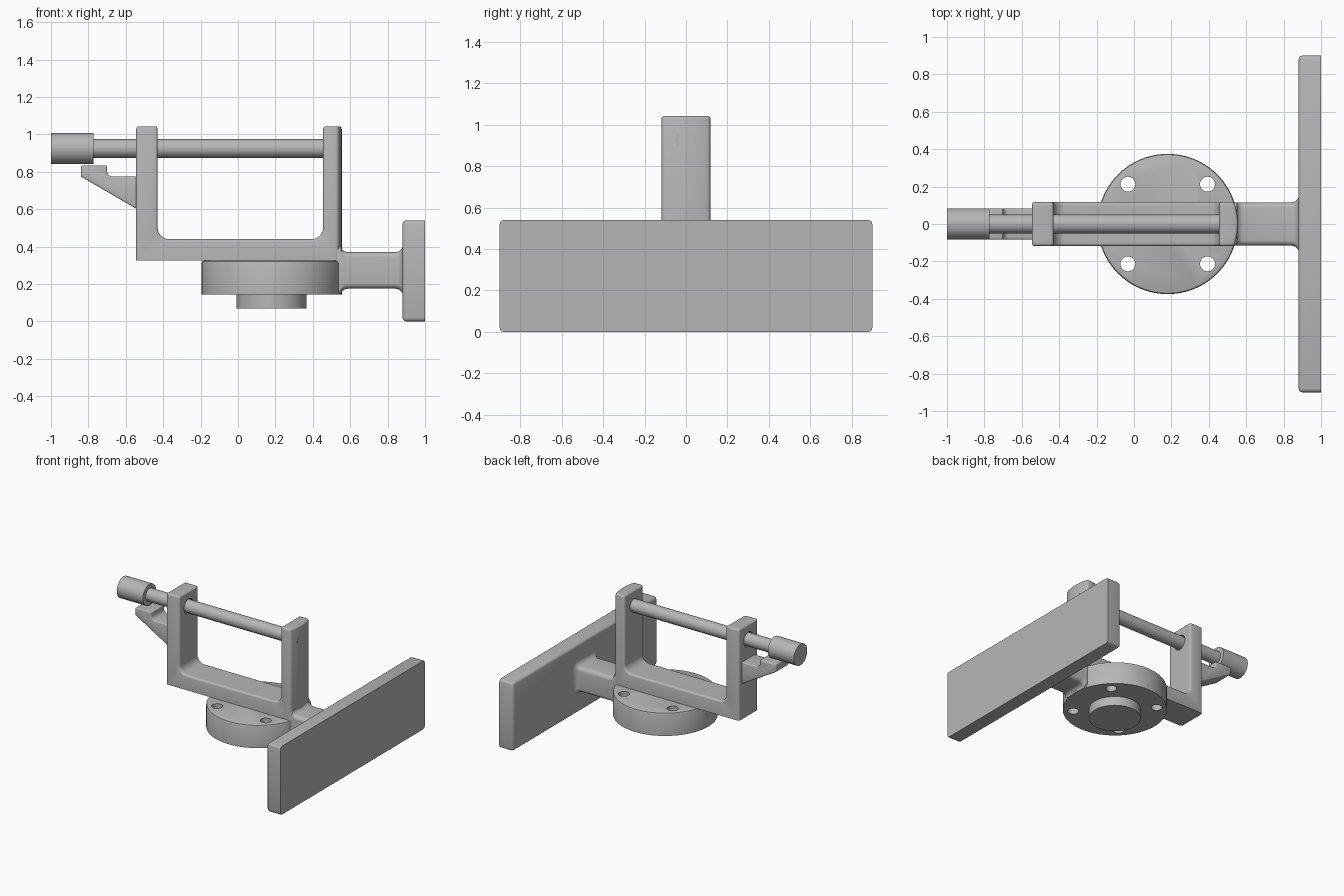
import bpy, bmesh
from math import sin, cos, pi, sqrt, radians

old = bpy.data.objects.get("Cube")
if old:
    bpy.data.objects.remove(old)

# Single plain metal colour
metal = bpy.data.materials.new("grey_metal")
metal.use_nodes = True
grey = (0.47, 0.47, 0.47, 1)
metal.diffuse_color = grey
metal.node_tree.nodes["Principled BSDF"].inputs["Base Color"].default_value = grey


def loft(name, rings, bevel=0, rule=None):
    """Skin a list of equal-length rings, cap both ends, bevel chosen sharp edges."""
    bm = bmesh.new()
    loops = [[bm.verts.new(p) for p in ring] for ring in rings]
    n = len(loops[0])
    for a, b in zip(loops, loops[1:]):
        for i in range(n):
            j = (i + 1) % n
            bm.faces.new((a[i], a[j], b[j], b[i]))
    bm.faces.new(loops[0][::-1])
    bm.faces.new(loops[-1])
    bmesh.ops.recalc_face_normals(bm, faces=bm.faces)
    if bevel:
        sharp = [e for e in bm.edges
                 if e.calc_face_angle(0) > radians(28)
                 and (rule is None or any(rule(v.co) for v in e.verts))]
        bmesh.ops.bevel(bm, geom=sharp, offset=bevel, segments=3, profile=0.5,
                        affect='EDGES', clamp_overlap=True)
    mesh = bpy.data.meshes.new(name)
    bm.to_mesh(mesh)
    bm.free()
    obj = bpy.data.objects.new(name, mesh)
    bpy.context.collection.objects.link(obj)
    mesh.materials.append(metal)
    return obj


def prism(name, outline, y_steps, **kw):
    """Extrude an x-z outline through the given y positions."""
    return loft(name, [[(x, y, z) for x, z in outline] for y in y_steps], **kw)


def turned(name, axis, centre, profile, sides=64):
    """Lathe (radius, position) pairs about a line parallel to x or z."""
    rings = []
    for r, t in profile:
        ring = []
        for i in range(sides):
            u, v = r * cos(2 * pi * i / sides), r * sin(2 * pi * i / sides)
            if axis == 'x':
                ring.append((t, centre[0] + u, centre[1] + v))
            else:
                ring.append((centre[0] + u, centre[1] + v, t))
        rings.append(ring)
    return loft(name, rings)


def arc(cx, cz, r, start, end, steps=8):
    return [(cx + r * cos(radians(start + (end - start) * i / steps)),
             cz + r * sin(radians(start + (end - start) * i / steps)))
            for i in range(steps + 1)]


def activate(obj):
    bpy.ops.object.select_all(action='DESELECT')
    obj.select_set(True)
    bpy.context.view_layer.objects.active = obj


def cut(obj, cutter):
    activate(obj)
    mod = obj.modifiers.new("hole", 'BOOLEAN')
    mod.operation = 'DIFFERENCE'
    mod.solver = 'EXACT'
    mod.object = cutter
    bpy.ops.object.modifier_apply(modifier=mod.name)
    bpy.data.objects.remove(cutter)


HALF = 0.118             # half width of the frame
DISC_X, DISC_R = 0.18, 0.375
ROD_Z = 0.925

# U-shaped frame with filleted inside corners
outline = [(-0.545, 0.325), (0.555, 0.325), (0.555, 1.043), (0.455, 1.043)]
outline += arc(0.395, 0.5, 0.06, 0, -90)
outline += arc(-0.37, 0.5, 0.06, 270, 180)
outline += [(-0.43, 1.043), (-0.545, 1.043)]
steps = [HALF * (i / 5 - 1) for i in range(11)]
# The right outer face follows the curve of the disc
rings = [[(DISC_X + sqrt(DISC_R ** 2 - y * y) if x > 0.5 else x, y, z)
          for x, z in outline] for y in steps]
frame = loft("frame", rings, bevel=0.014, rule=lambda p: p.z > 0.33)
cut(frame, turned("rod_hole", 'x', (0, ROD_Z), [(0.058, -0.65), (0.058, -0.3)], 32))

# Mounting disc with four through holes, and the boss below it
disc = turned("mounting_disc", 'z', (DISC_X, 0),
              [(DISC_R, 0.143), (DISC_R, 0.311), (0.371, 0.321), (0.362, 0.325)], 96)
for sx in (-1, 1):
    for sy in (-1, 1):
        cut(disc, turned("bolt_hole", 'z', (DISC_X + sx * 0.213, sy * 0.213),
                         [(0.04, 0.05), (0.04, 0.45)], 32))
boss = turned("boss", 'z', (DISC_X, 0), [(0.187, 0.07), (0.187, 0.15)])

# Rod and its knob
rod = turned("rod", 'x', (0, ROD_Z), [(0.05, -0.8), (0.05, 0.553)], 48)
knob = turned("knob", 'x', (0, ROD_Z), [(0.083, -1), (0.083, -0.772)])

# Stop bracket below the knob
stop = [(-0.53, 0.595), (-0.84, 0.775), (-0.84, 0.835), (-0.70, 0.835)]
stop += arc(-0.67, 0.805, 0.03, 180, 270, 5) + [(-0.53, 0.775)]
bracket = prism("stop_bracket", stop, [-0.083, 0.083], bevel=0.008,
                rule=lambda p: p.x < -0.6)

# Arm from the disc to the plate, flared at both ends
def arm_ring(x, dy, dz, r=0.03):
    y, z, zc = HALF - 0.002 + dy - r, 0.098 + dz - r, 0.273
    ring = []
    for sy, sz, a in ((1, 1, 0), (-1, 1, 90), (-1, -1, 180), (1, -1, 270)):
        ring += [(x, p, q) for p, q in arc(sy * y, zc + sz * z, r, a, a + 90, 5)]
    return ring

FLARE = 0.04
angles = [radians(15 * i) for i in range(7)]
sections = [arm_ring(0.5, 0, 0.032)]
sections += [arm_ring(0.59 - 0.04 * cos(a), 0, 0.032 * (1 - sin(a))) for a in angles]
sections += [arm_ring(0.842 + FLARE * sin(a), FLARE * (1 - cos(a)), FLARE * (1 - cos(a)))
             for a in angles]
arm = loft("arm", sections)

# End plate: rounded all round except on its outer face
plate = prism("end_plate", [(0.88, 0), (1, 0), (1, 0.54), (0.88, 0.54)],
              [-0.9, 0.9], bevel=0.02, rule=lambda p: p.x < 0.9)

for part in (frame, disc, boss, rod, knob, bracket, arm, plate):
    activate(part)
    bpy.ops.object.shade_smooth_by_angle(angle=radians(32))
